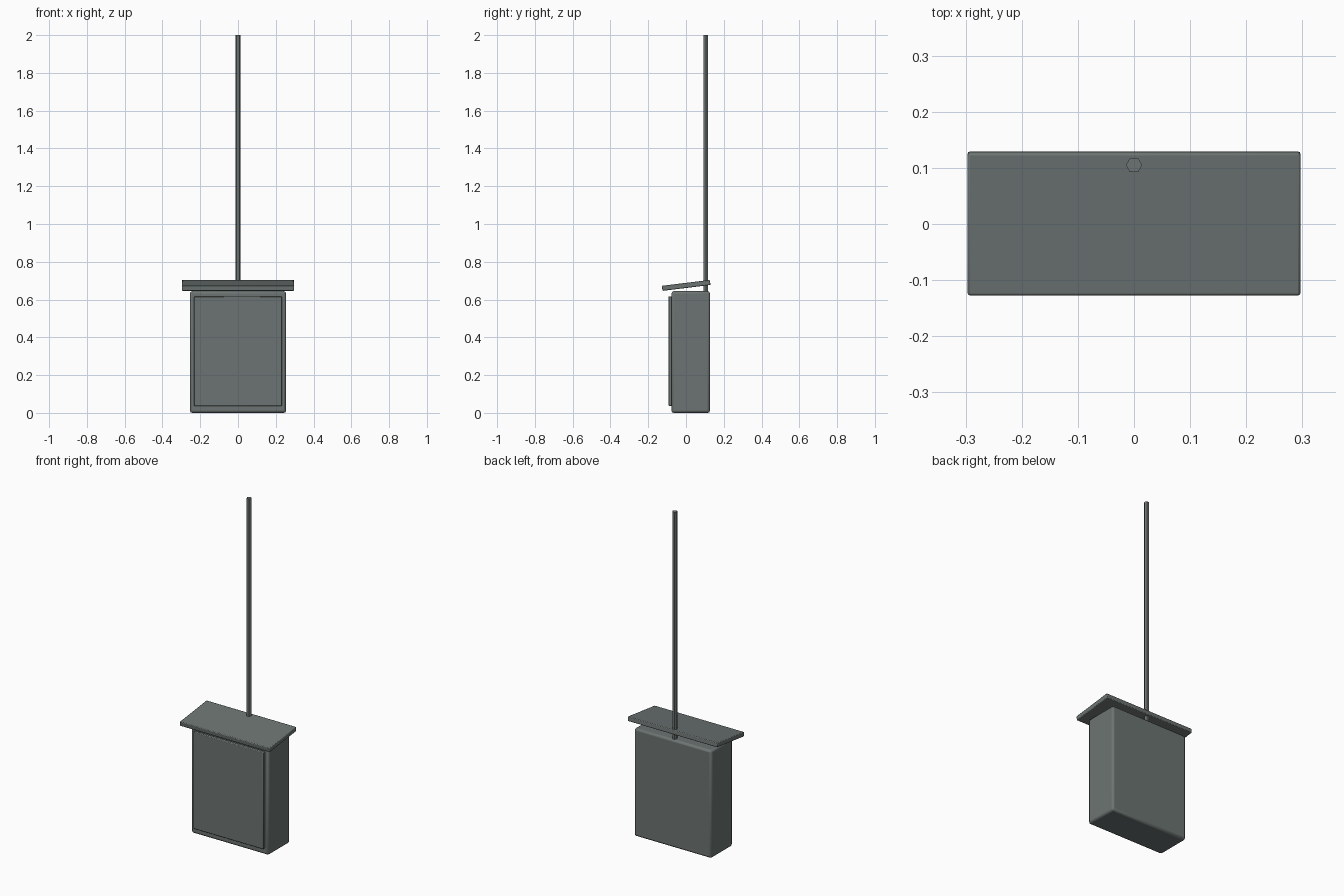
import bpy, math

if "Cube" in bpy.data.objects:
    bpy.data.objects.remove(bpy.data.objects["Cube"])

mat = bpy.data.materials.new("grey green metal")
mat.diffuse_color = (0.15, 0.175, 0.168, 1)
mat.use_nodes = True
mat.node_tree.nodes["Principled BSDF"].inputs["Base Color"].default_value = mat.diffuse_color


def finish(obj, name, bevel, segments):
    obj.name = name
    obj.data.materials.append(mat)
    if bevel:
        mod = obj.modifiers.new("Bevel", 'BEVEL')
        mod.width = bevel
        mod.segments = segments
        mod.limit_method = 'ANGLE'
    bpy.ops.object.shade_smooth_by_angle(angle=math.radians(35))
    return obj


def box(name, centre, size, bevel, segments=2, tilt=0):
    bpy.ops.mesh.primitive_cube_add(size=1, location=centre)
    obj = bpy.context.object
    obj.scale = size
    bpy.ops.object.transform_apply(location=False, rotation=False, scale=True)
    obj.rotation_euler.x = tilt
    return finish(obj, name, bevel, segments)


# Cabinet body and front door panel
box("cabinet", (0, 0.025, 0.322), (0.51, 0.204, 0.644), 0.012)
box("door", (0, -0.084, 0.327), (0.464, 0.018, 0.58), 0.004)

# Sloping rain cover, higher at the back
box("roof", (0, 0.001, 0.675), (0.593, 0.256, 0.027), 0.004, 2, math.radians(7))

# Six-sided mast passing through the roof, corners pointing along x
bpy.ops.mesh.primitive_cylinder_add(vertices=6, radius=0.0145, depth=1.38,
                                    location=(0, 0.105, 1.31),
                                    rotation=(0, 0, math.radians(30)))
mast = bpy.context.object
mast.name = "mast"
mast.data.materials.append(mat)
bpy.ops.object.shade_flat()
